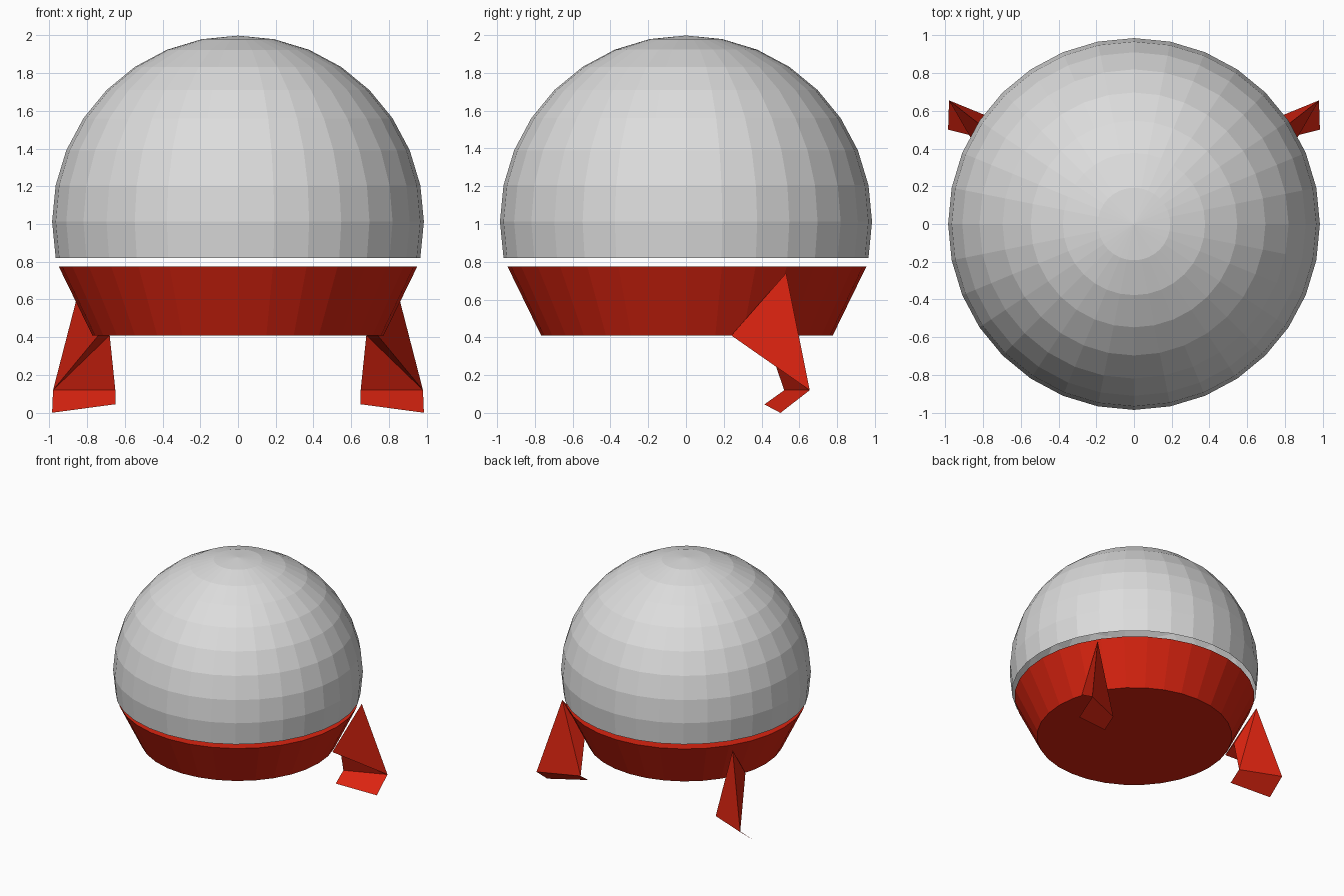
import bpy, bmesh, math

if "Cube" in bpy.data.objects:
    bpy.data.objects.remove(bpy.data.objects["Cube"])


def material(name, rgb):
    m = bpy.data.materials.new(name)
    m.diffuse_color = (*rgb, 1)
    m.use_nodes = True
    m.node_tree.nodes["Principled BSDF"].inputs["Base Color"].default_value = m.diffuse_color
    return m


GREY = material("light_grey", (0.72, 0.72, 0.72))
RED = material("red", (0.70, 0.017, 0.005))


def add_object(name, bm, mat):
    me = bpy.data.meshes.new(name)
    bm.to_mesh(me)
    bm.free()
    me.materials.append(mat)
    ob = bpy.data.objects.new(name, me)
    bpy.context.collection.objects.link(ob)
    return ob


# Dome: faceted sphere, open below the first ring under its equator
R, CZ = 0.985, 1.013
bm = bmesh.new()
bmesh.ops.create_uvsphere(bm, u_segments=32, v_segments=16, radius=R)
cut = R * math.cos(math.radians(101.25)) - 0.01
bmesh.ops.delete(bm, geom=[v for v in bm.verts if v.co.z < cut], context='VERTS')
bmesh.ops.translate(bm, verts=bm.verts, vec=(0, 0, CZ))
add_object("dome", bm, GREY)

# Base: tapered closed bowl, separated from the dome by a small gap
bm = bmesh.new()
bmesh.ops.create_cone(bm, cap_ends=True, segments=32, radius1=0.772,
                      radius2=0.95, depth=0.365)
bmesh.ops.translate(bm, verts=bm.verts, vec=(0, 0.005, 0.5925))
add_object("base", bm, RED)

# Leg corners: hip, front and rear of the underside, heel, ankle, toes
CORNERS = {
    "hip": (0.82, 0.53, 0.74), "front": (0.74, 0.24, 0.41),
    "rear": (0.68, 0.42, 0.41), "heel": (0.98, 0.655, 0.12),
    "ankle": (0.65, 0.52, 0.12), "toe_out": (0.985, 0.50, 0.0),
    "toe_in": (0.65, 0.415, 0.045),
}
LEG = [("hip", "front", "heel"), ("front", "rear", "heel"),
       ("rear", "ankle", "heel"), ("hip", "heel", "ankle"),
       ("hip", "ankle", "rear"), ("hip", "rear", "front")]
FOOT = [("heel", "ankle", "toe_in", "toe_out")]


def add_part(name, faces, side):
    bm = bmesh.new()
    used = {k for f in faces for k in f}
    vs = {k: bm.verts.new((x * side, y, z))
          for k, (x, y, z) in CORNERS.items() if k in used}
    for f in faces:
        bm.faces.new([vs[k] for k in f])
    if len(faces) > 1:
        bmesh.ops.recalc_face_normals(bm, faces=bm.faces)
    else:
        # the foot sheet faces forward
        bm.normal_update()
        if bm.faces[:][0].normal.y > 0:
            bmesh.ops.reverse_faces(bm, faces=bm.faces)
    add_object(name, bm, RED)


for label, side in (("right", 1), ("left", -1)):
    add_part(label + "_leg", LEG, side)
    add_part(label + "_foot", FOOT, side)
